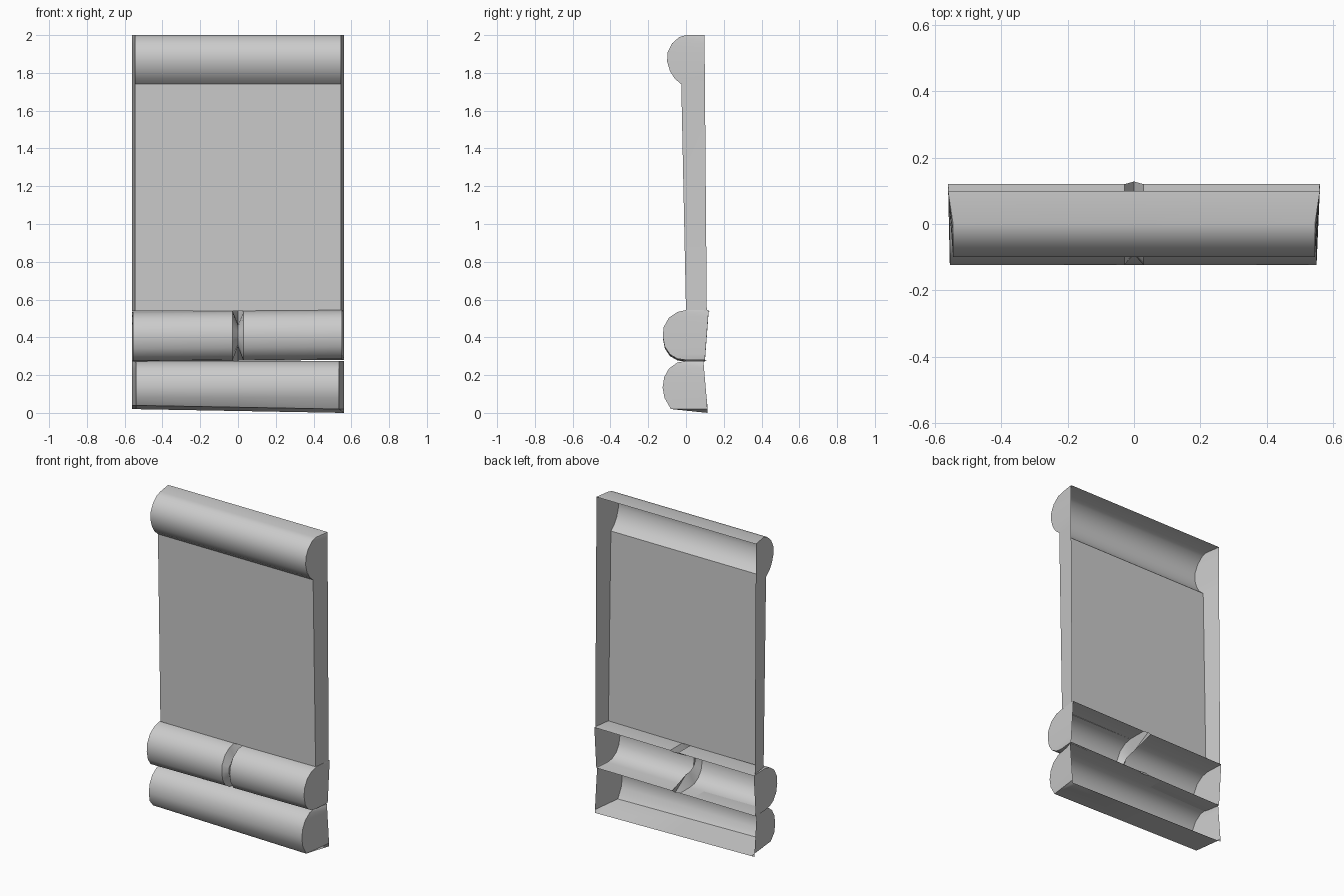
import bpy
import bmesh
import math

if "Cube" in bpy.data.objects:
    bpy.data.objects.remove(bpy.data.objects["Cube"], do_unlink=True)

grey = bpy.data.materials.new("light grey")
colour = (0.6, 0.6, 0.6, 1)
grey.diffuse_color = colour
grey.use_nodes = True
grey.node_tree.nodes["Principled BSDF"].inputs["Base Color"].default_value = colour

HALF, FRONT = 0.56, 0.545   # half widths at the open back and at the front


def shell(name, profile, back_top, back_bottom, stations, shape):
    """Open-backed shell: a (y, z) profile swept in x, with flared side walls."""
    bm = bmesh.new()
    z_top, z_bottom = profile[0][1], profile[-1][1]

    def side(x):
        # wall edge along the straight back line
        row = []
        for y, z in profile:
            t = (min(z, z_top) - z_bottom) / (z_top - z_bottom)
            row.append(bm.verts.new(shape(x, back_bottom + t * (back_top - back_bottom), z)))
        return row

    rows = [side(-HALF)]
    for x in stations:
        rows.append([bm.verts.new(shape(x, y, z)) for y, z in profile])
    rows.append(side(HALF))
    for a, b in zip(rows, rows[1:]):
        for i in range(len(profile) - 1):
            bm.faces.new((a[i], a[i + 1], b[i + 1], b[i]))
    bmesh.ops.remove_doubles(bm, verts=bm.verts, dist=0.0005)
    mesh = bpy.data.meshes.new(name)
    bm.to_mesh(mesh)
    bm.free()
    mesh.materials.append(grey)
    ob = bpy.data.objects.new(name, mesh)
    bpy.context.collection.objects.link(ob)
    bpy.ops.object.select_all(action='DESELECT')
    ob.select_set(True)
    bpy.context.view_layer.objects.active = ob
    bpy.ops.object.shade_smooth_by_angle(angle=math.radians(42))
    return ob


def plain(x, y, z):
    return x, y, z


def pinched(x, y, z):
    # the middle roll is squeezed at its centre and its back edge bows out
    if abs(x) < 0.01:
        if y < 0.08:
            z = 0.41 + (z - 0.41) * 0.45
            y = y * 0.75
        else:
            y += 0.008
    return x, y, z + 0.008 * x


def tilted(x, y, z):
    # the lower edge drops slightly toward the left side
    return x, y, z - (0.018 * x if z < 0.05 else 0)


# Back panel with the padded roll along its top
shell("panel_with_top_roll",
      [(0.1, 2), (0, 2), (-0.035, 1.99), (-0.075, 1.955), (-0.097, 1.91),
       (-0.1, 1.86), (-0.085, 1.81), (-0.06, 1.77), (-0.025, 1.74), (0, 0.54)],
      0.098, 0.11, (-FRONT, 0, FRONT), plain)

# Split roll across the middle
shell("middle_roll",
      [(0.12, 0.54), (0, 0.54), (-0.045, 0.53), (-0.09, 0.5), (-0.118, 0.45),
       (-0.123, 0.4), (-0.112, 0.345), (-0.085, 0.305), (-0.045, 0.282),
       (0, 0.276), (0.1, 0.276)],
      0.12, 0.1, (-0.555, -0.028, 0, 0.028, 0.55), pinched)

# Roll along the bottom
shell("bottom_roll",
      [(0.092, 0.275), (0, 0.275), (-0.045, 0.267), (-0.09, 0.235),
       (-0.115, 0.19), (-0.124, 0.135), (-0.114, 0.08), (-0.08, 0.03), (0.115, 0.01)],
      0.092, 0.115, (-0.54, 0, 0.535), tilted)
